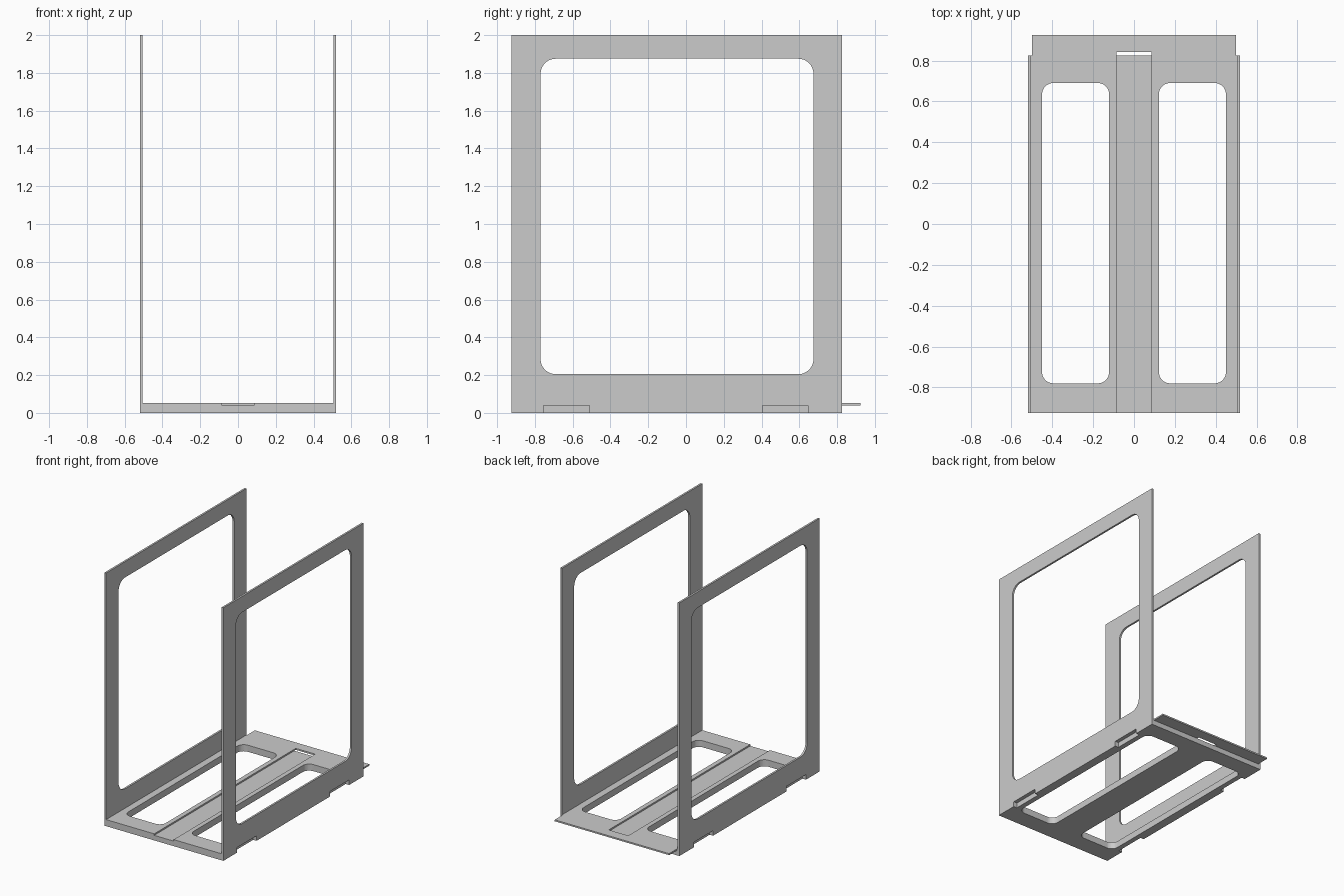
import bpy, bmesh

if "Cube" in bpy.data.objects:
    bpy.data.objects.remove(bpy.data.objects["Cube"])

grey = bpy.data.materials.new("light_grey")
grey.use_nodes = True
colour = (0.6, 0.6, 0.6, 1)
grey.diffuse_color = colour
grey.node_tree.nodes["Principled BSDF"].inputs["Base Color"].default_value = colour


def box(name, x, y, z, radius=0, axis=None):
    """Box from (min, max) ranges, optionally rounding the edges along one axis."""
    bm = bmesh.new()
    bmesh.ops.create_cube(bm, size=1)
    for v in bm.verts:
        v.co = [r[0] if c < 0 else r[1] for c, r in zip(v.co, (x, y, z))]
    if radius:
        edges = [e for e in bm.edges
                 if abs((e.verts[0].co - e.verts[1].co).normalized()[axis]) > 0.9]
        bmesh.ops.bevel(bm, geom=edges, offset=radius, segments=8,
                        profile=0.5, affect='EDGES')
    mesh = bpy.data.meshes.new(name)
    bm.to_mesh(mesh)
    bm.free()
    mesh.materials.append(grey)
    obj = bpy.data.objects.new(name, mesh)
    bpy.context.collection.objects.link(obj)
    return obj


def cut(obj, cutters):
    """Subtract the cutters, bake the result and drop the helpers."""
    for c in cutters:
        c.hide_render = True
        mod = obj.modifiers.new("cut", 'BOOLEAN')
        mod.operation = 'DIFFERENCE'
        mod.solver = 'EXACT'
        mod.object = c
    bpy.context.view_layer.update()
    graph = bpy.context.evaluated_depsgraph_get()
    mesh = bpy.data.meshes.new_from_object(obj.evaluated_get(graph))
    obj.modifiers.clear()
    obj.data = mesh
    for c in cutters:
        bpy.data.objects.remove(c)


W, INNER = 0.52, 0.505          # outer and inner half widths
FRONT, BACK = -0.925, 0.825
DECK, STEP = 0.052, 0.04        # deck top and channel floor
CHANNEL = 0.085


def span(side, a, b):
    return sorted((side * a, side * b))


def notches(side):
    # shallow recesses in the bottom outer edges
    return [box("notch_cutter", span(side, 0.49, 0.6), y, (-0.1, STEP))
            for y in ((-0.755, -0.51), (0.405, 0.645))]


# Tall side frames with rounded windows
for side, label in ((1, "left"), (-1, "right")):
    panel = box(label + "_side_frame", span(side, INNER, W), (FRONT, BACK), (0, 2))
    window = box("window_cutter", span(side, 0.4, 0.6), (-0.77, 0.675),
                 (0.205, 1.875), 0.08, 0)
    cut(panel, [window] + notches(side))

# Base plate with two long openings and a shallow centre channel
base = box("base_plate", (-INNER, INNER), (FRONT, BACK), (0, DECK))
cutters = [box("channel_cutter", (-CHANNEL, CHANNEL), (-1, 1), (STEP, 0.2))]
for side in (1, -1):
    cutters.append(box("opening_cutter", span(side, 0.122, 0.45), (-0.78, 0.69),
                       (-0.1, 0.2), 0.055, 2))
    cutters += notches(side)
cut(base, cutters)

# Thin rear lip with a slot at the end of the channel
lip = box("rear_lip", (-0.5, 0.5), (BACK, 0.925), (STEP, DECK))
cut(lip, [box("slot_cutter", (-CHANNEL, CHANNEL), (0.8, 0.843), (-0.1, 0.2))])
